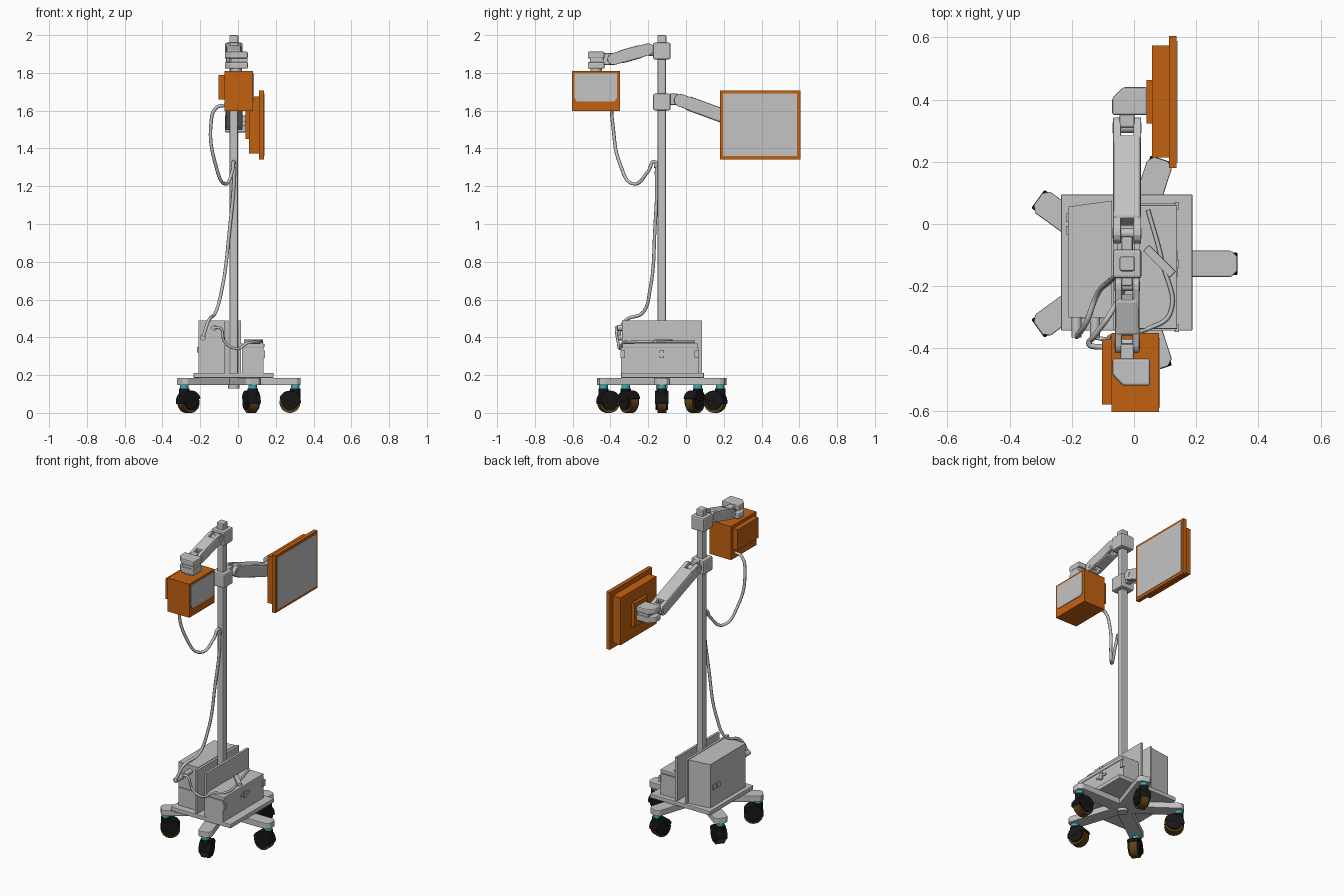
import bpy, bmesh, math
from mathutils import Vector, Matrix

if "Cube" in bpy.data.objects:
    bpy.data.objects.remove(bpy.data.objects["Cube"])


def material(name, rgb):
    m = bpy.data.materials.new(name)
    m.use_nodes = True
    m.diffuse_color = (*rgb, 1)
    m.node_tree.nodes["Principled BSDF"].inputs["Base Color"].default_value = (*rgb, 1)
    return m


GREY = material("light grey", (0.55, 0.55, 0.55))
ORANGE = material("burnt orange", (0.55, 0.12, 0.005))
BLACK = material("black plastic", (0.008, 0.008, 0.008))
BROWN = material("brown rubber", (0.11, 0.05, 0.008))
TEAL = material("teal", (0.03, 0.45, 0.48))

PX, PY = -0.022, -0.128          # pole axis


def finish(name, bm, mat, bevel=0.0, smooth=False):
    bmesh.ops.recalc_face_normals(bm, faces=bm.faces)
    me = bpy.data.meshes.new(name)
    bm.to_mesh(me)
    bm.free()
    ob = bpy.data.objects.new(name, me)
    bpy.context.collection.objects.link(ob)
    me.materials.append(mat)
    if bevel:
        mod = ob.modifiers.new("Bevel", "BEVEL")
        mod.width, mod.segments, mod.limit_method = bevel, 2, "ANGLE"
    if smooth:
        bpy.ops.object.select_all(action="DESELECT")
        ob.select_set(True)
        bpy.context.view_layer.objects.active = ob
        bpy.ops.object.shade_smooth_by_angle(angle=math.radians(35))
    return ob


def box(name, x, y, z, mat=GREY, bevel=0.0):
    """Box from (low, high) ranges."""
    bm = bmesh.new()
    bmesh.ops.create_cube(bm, size=1)
    for v in bm.verts:
        v.co = [(r[0] + r[1]) / 2 + c * (r[1] - r[0]) for r, c in zip((x, y, z), v.co)]
    return finish(name, bm, mat, bevel)


def prism(name, pts, axis, lo, hi, mat=GREY, bevel=0.0, matrix=Matrix()):
    """Outline extruded along x (points are y, z) or z (points are x, y)."""
    bm = bmesh.new()
    to3 = (lambda a, b: (lo, a, b)) if axis == "x" else (lambda a, b: (a, b, lo))
    face = bm.faces.new([bm.verts.new(to3(a, b)) for a, b in pts])
    out = bmesh.ops.extrude_face_region(bm, geom=[face])["geom"]
    step = Vector((hi - lo, 0, 0)) if axis == "x" else Vector((0, 0, hi - lo))
    bmesh.ops.translate(bm, vec=step, verts=[g for g in out if isinstance(g, bmesh.types.BMVert)])
    bm.transform(matrix)
    return finish(name, bm, mat, bevel)


def rod(name, p, q, r, mat=GREY, sides=24, matrix=Matrix()):
    p, q = Vector(p), Vector(q)
    bm = bmesh.new()
    bmesh.ops.create_cone(bm, cap_ends=True, segments=sides, radius1=r, radius2=r, depth=(q - p).length)
    turn = (q - p).to_track_quat("Z", "Y").to_matrix().to_4x4()
    bm.transform(matrix @ Matrix.Translation((p + q) / 2) @ turn)
    return finish(name, bm, mat, smooth=True)


def cable(name, pts, r=0.009):
    cu = bpy.data.curves.new(name, "CURVE")
    cu.dimensions, cu.bevel_depth, cu.bevel_resolution = "3D", r, 2
    cu.resolution_u = 8
    sp = cu.splines.new("BEZIER")
    sp.bezier_points.add(len(pts) - 1)
    for b, co in zip(sp.bezier_points, pts):
        b.co = co
        b.handle_left_type = b.handle_right_type = "AUTO"
    ob = bpy.data.objects.new(name, cu)
    bpy.context.collection.objects.link(ob)
    cu.materials.append(GREY)


def arm(name, start, end, w, h):
    """Sloping link with forked, rounded knuckles; ends are (y, z)."""
    a, b = Vector((PX, *start)), Vector((PX, *end))
    n = (b - a).length
    matrix = Matrix.Translation(a) @ Matrix.Rotation(math.atan2(end[1] - start[1], end[0] - start[0]), 4, "X")
    k = h / 2
    prism(name + "_beam", [(k, -k), (n - k, -k), (n - k, k), (k, k)], "x", -w / 2, w / 2, GREY, 0.01, matrix)
    for i, at in enumerate((0, n)):
        out = 1 if i == 0 else -1
        for s in (-1, 1):
            x0, x1 = sorted((s * w * 0.22, s * w * 0.5))
            cheek = [(at + out * 0.065, k * 0.9), (at + out * 0.065, -k * 0.9)]
            cheek += [(at - out * k * 0.9 * math.cos(t), k * 0.9 * math.sin(t))
                      for t in [math.pi * (j / 6 - 0.5) for j in range(7)]]
            prism(f"{name}_cheek_{i}_{s}", cheek, "x", x0, x1, GREY, 0.004, matrix)
        rod(f"{name}_pin_{i}", (-w * 0.52, at, 0), (w * 0.52, at, 0), k * 0.45, matrix=matrix)


def elbow(name, y_in, y_out, z0, z1, x1):
    """Slotted swivel block with one chamfered corner."""
    d = 0.035 if y_out > y_in else -0.035
    plan = [(-0.07, y_in), (x1, y_in), (x1, y_out), (-0.07 + 0.035, y_out), (-0.07, y_out - d)]
    t = (z1 - z0) * 0.4
    prism(name + "_lower", plan, "z", z0, z0 + t, GREY, 0.007)
    prism(name + "_upper", plan, "z", z1 - t, z1, GREY, 0.007)
    ys = sorted((y_in + d * 0.3, y_out - d * 0.3))
    box(name + "_core", (-0.035, x1 - 0.003), ys, (z0 + 0.01, z1 - 0.01))


# Five-legged rolling base
for i in range(5):
    m = Matrix.Translation((PX, PY, 0)) @ Matrix.Rotation(i * math.tau / 5, 4, "Z")
    leg = [(0, -0.042), (0.335, -0.042), (0.354, -0.024), (0.354, 0.024), (0.335, 0.042), (0, 0.042)]
    prism(f"leg_{i}", leg, "z", 0.147, 0.185, GREY, 0.004, m)
    rod(f"caster_stem_{i}", (0.325, 0, 0.12), (0.325, 0, 0.148), 0.023, TEAL, matrix=m)
    rod(f"caster_neck_{i}", (0.325, 0, 0.075), (0.325, 0, 0.128), 0.027, BLACK, matrix=m)
    rod(f"wheel_{i}", (0.297, -0.024, 0.055), (0.297, 0.024, 0.055), 0.055, BROWN, 32, m)
    rod(f"wheel_cover_{i}", (0.297, -0.034, 0.06), (0.297, 0.034, 0.06), 0.046, BLACK, 32, m)
    # hood over the upper outer half of the wheel
    hood = [(0.297 + 0.058 * math.cos(t), 0.06 + 0.058 * math.sin(t))
            for t in [math.radians(-15 + 15 * j) for j in range(13)]]
    turn = m @ Matrix.Rotation(-math.pi / 2, 4, "Z")
    prism(f"caster_hood_{i}", hood, "x", -0.036, 0.036, BLACK, 0.004, turn)
rod("hub", (PX, PY, 0.13), (PX, PY, 0.185), 0.03)
box("base_plate", (-0.235, 0.188), (-0.343, 0.095), (0.185, 0.212), GREY, 0.004)

# Equipment on the base
prism("tall_cabinet", [(-0.21, -0.30), (-0.07, -0.30), (-0.07, 0.075), (-0.21, 0.056)], "z", 0.2, 0.488)
for i, x in enumerate((-0.066, 0.002)):
    box(f"upright_plate_{i}", (x, x + 0.015), (-0.34, 0.085), (0.2, 0.488))
box("small_box", (0.02, 0.135), (-0.343, 0.066), (0.2, 0.345))
box("small_box_lid", (0.016, 0.139), (-0.338, 0.061), (0.345, 0.368), GREY, 0.004)
for i, y in enumerate((-0.335, -0.128, 0.058)):
    box(f"box_latch_{i}", (0.13, 0.144), (y - 0.012, y + 0.012), (0.29, 0.33))
box("latch_bar", (0.13, 0.141), (-0.17, -0.085), (0.305, 0.318))
diag = Matrix.Translation((0.082, -0.12, 0)) @ Matrix.Rotation(math.radians(-45), 4, "Z")
prism("box_handle", [(-0.06, -0.014), (0.06, -0.014), (0.06, 0.014), (-0.06, 0.014)],
      "z", 0.37, 0.388, GREY, 0.003, diag)
for i, y in enumerate((-0.02, 0.02)):
    box(f"cabinet_rear_latch_{i}", (-0.218, -0.205), (y - 0.014, y + 0.014), (0.32, 0.35))
for i, x in enumerate((-0.185, -0.125)):
    rod(f"cabinet_socket_{i}", (x, -0.365, 0.40 + i * 0.05), (x, -0.295, 0.40 + i * 0.05), 0.016)
box("cabinet_front_step", (-0.2, -0.08), (-0.306, -0.298), (0.22, 0.33))

# Pole with two clamps
box("pole", (PX - 0.022, PX + 0.022), (PY - 0.022, PY + 0.022), (0.14, 1.96), GREY, 0.007)
box("pole_cap", (PX - 0.024, PX + 0.024), (PY - 0.024, PY + 0.024), (1.95, 2.0), GREY, 0.006)
for name, z in (("upper_clamp", 1.872), ("lower_clamp", 1.602)):
    box(name, (PX - 0.046, PX + 0.046), (PY - 0.046, PY + 0.046), (z, z + 0.088), GREY, 0.008)
box("upper_clamp_lug", (PX - 0.018, PX + 0.018), (-0.2, -0.16), (1.89, 1.945), GREY, 0.006)
box("lower_clamp_lug", (PX - 0.018, PX + 0.018), (-0.09, -0.04), (1.63, 1.69), GREY, 0.006)

# Front arm and small monitor
arm("front_arm", (-0.20, 1.925), (-0.385, 1.873), 0.078, 0.07)
box("front_arm_link", (PX - 0.022, PX + 0.022), (-0.44, -0.385), (1.842, 1.905), GREY, 0.006)
elbow("front_swivel", -0.432, -0.52, 1.822, 1.912, 0.052)
rod("front_swivel_post", (-0.01, -0.476, 1.8), (-0.01, -0.476, 1.83), 0.03)
box("small_monitor", (-0.072, 0.08), (-0.604, -0.35), (1.597, 1.81), ORANGE)
box("small_monitor_back", (-0.103, -0.07), (-0.58, -0.372), (1.66, 1.79), ORANGE)
y0, y1, zb, zt = -0.59, -0.366, 1.648, 1.797
prism("small_screen", [(y0 + 0.012, zb), (y1 - 0.012, zb), (y1, zb + 0.02), (y1, zt), (y0, zt), (y0, zb + 0.02)],
      "x", 0.078, 0.084)

# Rear arm and large monitor
arm("rear_arm", (-0.03, 1.655), (0.31, 1.53), 0.09, 0.075)
box("rear_arm_link", (PX - 0.024, PX + 0.024), (0.31, 0.36), (1.497, 1.563), GREY, 0.006)
elbow("rear_swivel", 0.35, 0.44, 1.485, 1.575, 0.043)
box("monitor_mount", (0.04, 0.062), (0.323, 0.463), (1.45, 1.6), ORANGE)
box("monitor_back", (0.058, 0.114), (0.214, 0.574), (1.374, 1.675), ORANGE)
box("monitor_frame", (0.112, 0.137), (0.18, 0.605), (1.342, 1.706), ORANGE)
box("large_screen", (0.134, 0.140), (0.197, 0.588), (1.359, 1.69))

# Cables
cable("monitor_cable", [(-0.06, -0.395, 1.63), (-0.115, -0.395, 1.615), (-0.143, -0.388, 1.53),
                        (-0.12, -0.35, 1.32), (-0.068, -0.275, 1.212), (-0.03, -0.20, 1.28),
                        (-0.022, -0.165, 1.33), (-0.02, -0.157, 1.27), (-0.045, -0.165, 0.97),
                        (-0.085, -0.19, 0.655), (-0.12, -0.23, 0.53), (-0.155, -0.32, 0.49),
                        (-0.185, -0.362, 0.40)])
cable("link_cable", [(-0.125, -0.365, 0.45), (-0.095, -0.37, 0.45), (-0.07, -0.36, 0.375),
                     (0.0, -0.35, 0.34), (0.05, -0.335, 0.37), (0.115, -0.29, 0.375),
                     (0.09, -0.12, 0.376), (0.045, 0.045, 0.376)], 0.007)
rod("cable_clip", (-0.022, -0.17, 1.31), (-0.022, -0.14, 1.31), 0.014)
